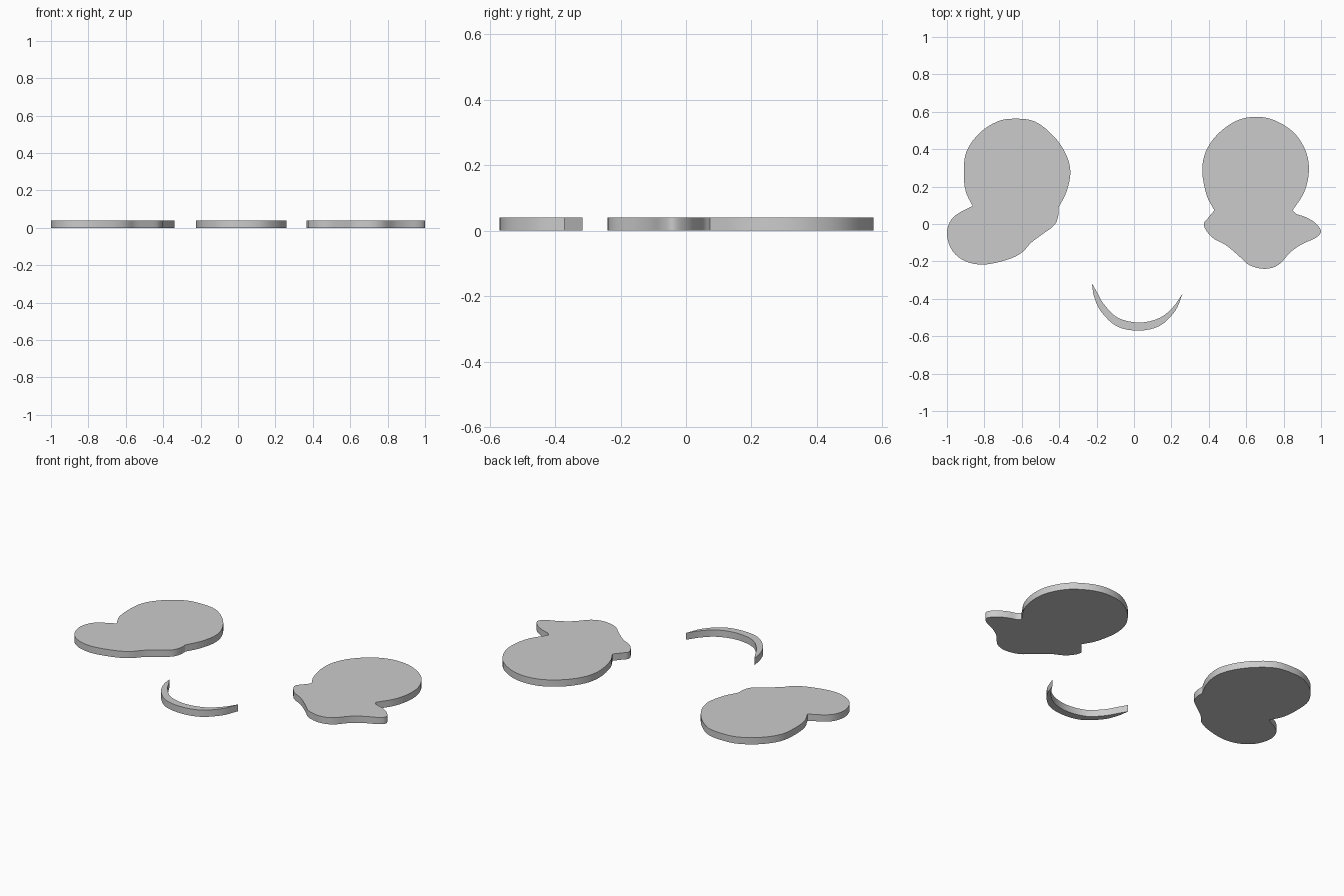
import bpy, bmesh
from mathutils import Vector

if "Cube" in bpy.data.objects:
    bpy.data.objects.remove(bpy.data.objects["Cube"])

THICK = 0.04


def smooth_run(pts, steps=4):
    """Catmull-Rom through an open run, last point left out (next run starts there)."""
    p = [Vector((x, y, 0)) for x, y in pts]
    p = [p[0] * 2 - p[1]] + p + [p[-1] * 2 - p[-2]]
    out = []
    for a, b, c, d in zip(p, p[1:], p[2:], p[3:]):
        for i in range(steps):
            t = i / steps
            out.append(0.5 * (2 * b + (c - a) * t + (2 * a - 5 * b + 4 * c - d) * t**2
                              + (3 * b - a - 3 * c + d) * t**3))
    return out


def plate(name, *runs):
    """Flat plate from smooth runs that meet at sharp corners."""
    bm = bmesh.new()
    outline = [v for run in runs for v in smooth_run(run)]
    face = bm.faces.new([bm.verts.new(v) for v in outline])
    ext = bmesh.ops.extrude_face_region(bm, geom=[face])
    top = [g for g in ext["geom"] if isinstance(g, bmesh.types.BMVert)]
    bmesh.ops.translate(bm, verts=top, vec=(0, 0, THICK))
    bmesh.ops.recalc_face_normals(bm, faces=bm.faces)
    bmesh.ops.triangulate(bm, faces=[f for f in bm.faces if len(f.verts) > 4])
    mesh = bpy.data.meshes.new(name)
    bm.to_mesh(mesh)
    bm.free()
    obj = bpy.data.objects.new(name, mesh)
    bpy.context.collection.objects.link(obj)
    bpy.ops.object.select_all(action="DESELECT")
    obj.select_set(True)
    bpy.context.view_layer.objects.active = obj
    bpy.ops.object.shade_smooth_by_angle()


# Left eye: round upper part, then the cheek lobe below it
plate("left_eye",
      [(-.863, .097), (-.90, .175), (-.91, .28), (-.895, .39), (-.825, .487),
       (-.73, .548), (-.64, .563), (-.53, .548), (-.43, .47), (-.365, .375),
       (-.34, .28), (-.36, .175), (-.405, .085)],
      [(-.405, .085), (-.405, .045), (-.425, -.005), (-.49, -.055), (-.55, -.10),
       (-.60, -.153), (-.675, -.19), (-.80, -.217), (-.90, -.20), (-.97, -.145),
       (-1, -.06), (-.985, .01), (-.945, .053), (-.863, .097)])

# Right eye: round upper part, then the cheek lobe below it
plate("right_eye",
      [(.43, .073), (.388, .155), (.365, .28), (.383, .385), (.447, .48),
       (.548, .552), (.65, .573), (.75, .555), (.857, .487), (.92, .385),
       (.935, .28), (.91, .17), (.848, .073)],
      [(.848, .073), (.87, .053), (.917, .037), (.97, .005), (1, -.04),
       (.97, -.075), (.90, -.107), (.837, -.15), (.773, -.218), (.70, -.24),
       (.617, -.22), (.56, -.17), (.49, -.112), (.415, -.07), (.373, -.005),
       (.40, .037), (.43, .073)])

# Mouth: crescent with two pointed tips
plate("mouth",
      [(-.225, -.317), (-.213, -.39), (-.175, -.47), (-.09, -.548), (.025, -.57),
       (.137, -.545), (.22, -.465), (.26, -.372)],
      [(.26, -.372), (.208, -.445), (.137, -.502), (.03, -.527), (-.085, -.502),
       (-.16, -.43), (-.195, -.37), (-.225, -.317)])
